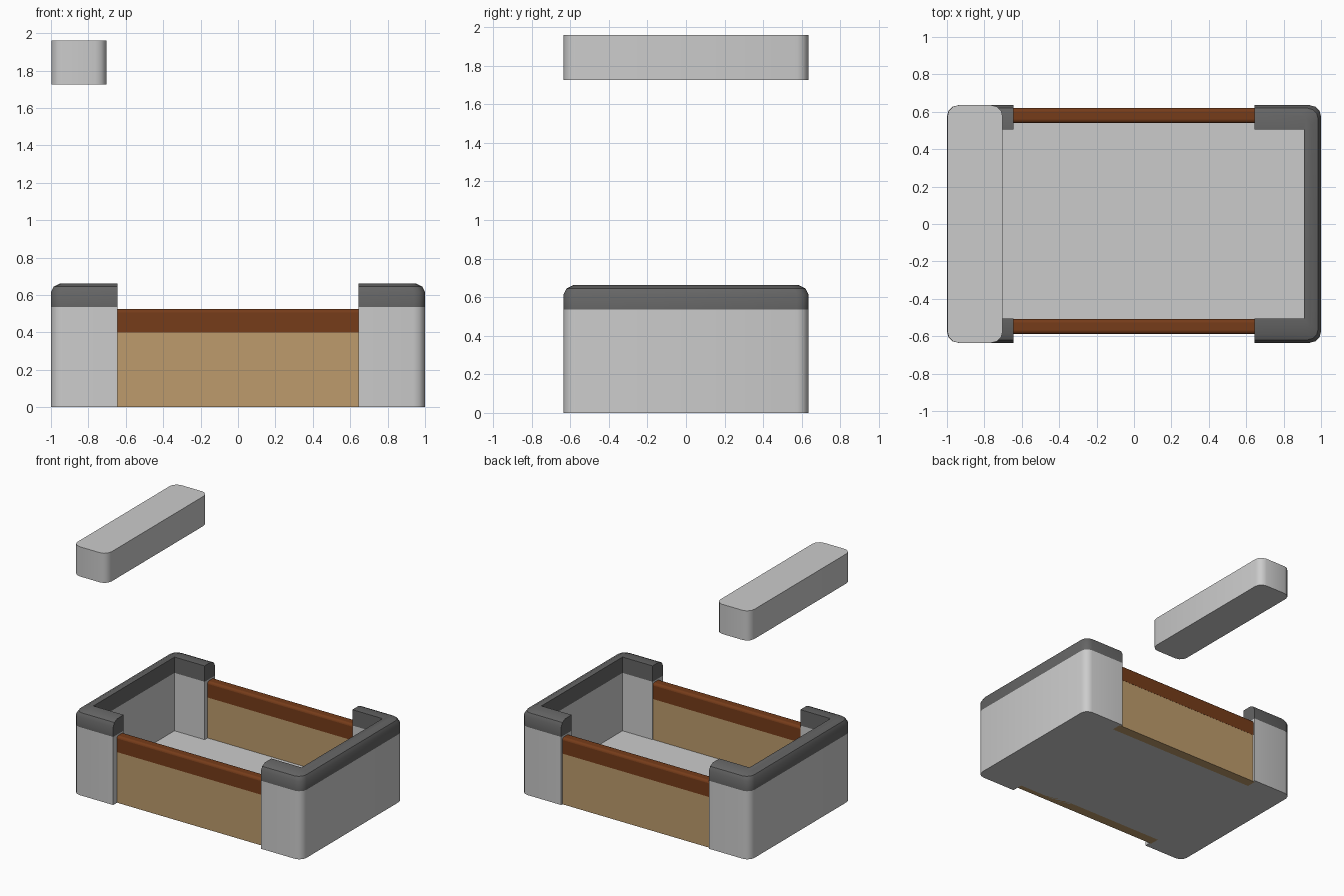
import bpy, bmesh
from math import sin, cos, pi

if "Cube" in bpy.data.objects:
    bpy.data.objects.remove(bpy.data.objects["Cube"])


def material(name, rgb):
    m = bpy.data.materials.new(name)
    m.diffuse_color = (*rgb, 1)
    m.use_nodes = True
    m.node_tree.nodes["Principled BSDF"].inputs["Base Color"].default_value = m.diffuse_color
    return m


GREY = material("mid_grey", (0.55, 0.55, 0.55))
DARK = material("dark_grey", (0.13, 0.13, 0.13))
TAN = material("tan_wood", (0.51, 0.33, 0.15))
BROWN = material("brown_wood", (0.18, 0.045, 0.01))


def arc(cx, cy, r, start, n=3):
    return [(cx + r * cos(start + pi / 2 * i / n),
             cy + r * sin(start + pi / 2 * i / n)) for i in range(n + 1)]


def loft(name, layers, mat=GREY):
    """Skin a stack of (outline, z) layers and cap both ends."""
    bm = bmesh.new()
    rings = [[bm.verts.new((x, y, z)) for x, y in pts] for pts, z in layers]
    for a, b in zip(rings, rings[1:]):
        for i in range(len(a)):
            j = (i + 1) % len(a)
            bm.faces.new((a[i], a[j], b[j], b[i]))
    bm.faces.new(rings[0][::-1])
    bm.faces.new(rings[-1])
    bmesh.ops.recalc_face_normals(bm, faces=bm.faces[:])
    me = bpy.data.meshes.new(name)
    bm.to_mesh(me)
    bm.free()
    ob = bpy.data.objects.new(name, me)
    bpy.context.collection.objects.link(ob)
    me.materials.append(mat)
    bpy.ops.object.select_all(action='DESELECT')
    ob.select_set(True)
    bpy.context.view_layer.objects.active = ob
    bpy.ops.object.shade_smooth_by_angle(angle=0.6)
    return ob


def box(name, x0, x1, y0, y1, z0, z1, mat=GREY):
    pts = [(x0, y0), (x1, y0), (x1, y1), (x0, y1)]
    return loft(name, [(pts, z0), (pts, z1)], mat)


def end_outline(side, inset=0):
    """C-shaped plan with rounded outer corners, inset only on the outside."""
    r = 0.06
    X, Y = 1 - inset, 0.635 - inset
    pts = [(0.645, -Y)] + arc(X - r, -Y + r, r, -pi / 2) + arc(X - r, Y - r, r, 0)
    pts += [(0.645, Y), (0.645, 0.505), (0.908, 0.505),
            (0.908, -0.505), (0.645, -0.505)]
    return [(side * x, y) for x, y in pts]


# end walls with dark rounded rims
RIM = [(0, 0.537), (0, 0.615), (0.015, 0.645), (0.05, 0.662)]
for side, label in ((-1, "left"), (1, "right")):
    loft(label + "_end_wall", [(end_outline(side), 0), (end_outline(side), 0.537)])
    loft(label + "_rim", [(end_outline(side, i), z) for i, z in RIM], DARK)

# floor slab
box("floor", -0.95, 0.95, -0.545, 0.575, 0, 0.08)

# wooden side panels with rounded top rails
for label, y0, y1 in (("front", -0.588, -0.508), ("back", 0.54, 0.62)):
    box(label + "_panel", -0.66, 0.66, y0 + 0.001, y1 - 0.001, 0, 0.402, TAN)
    rail = box(label + "_rail", -0.66, 0.66, y0, y1, 0.40, 0.525, BROWN)
    # round only the two long upper edges
    bm = bmesh.new()
    bm.from_mesh(rail.data)
    top = [e for e in bm.edges if all(v.co.z > 0.5 for v in e.verts)
           and abs(e.verts[0].co.x - e.verts[1].co.x) > 1]
    bmesh.ops.bevel(bm, geom=top, offset=0.018, segments=3, profile=0.5, affect='EDGES')
    bm.to_mesh(rail.data)
    bm.free()

# floating bar above the left end
r = 0.06
x0, x1, y = -0.998, -0.702, 0.635
bar = (arc(x1 - r, -y + r, r, -pi / 2) + arc(x1 - r, y - r, r, 0)
       + arc(x0 + r, y - r, r, pi / 2) + arc(x0 + r, -y + r, r, pi))
loft("floating_bar", [(bar, 1.726), (bar, 1.96)])
